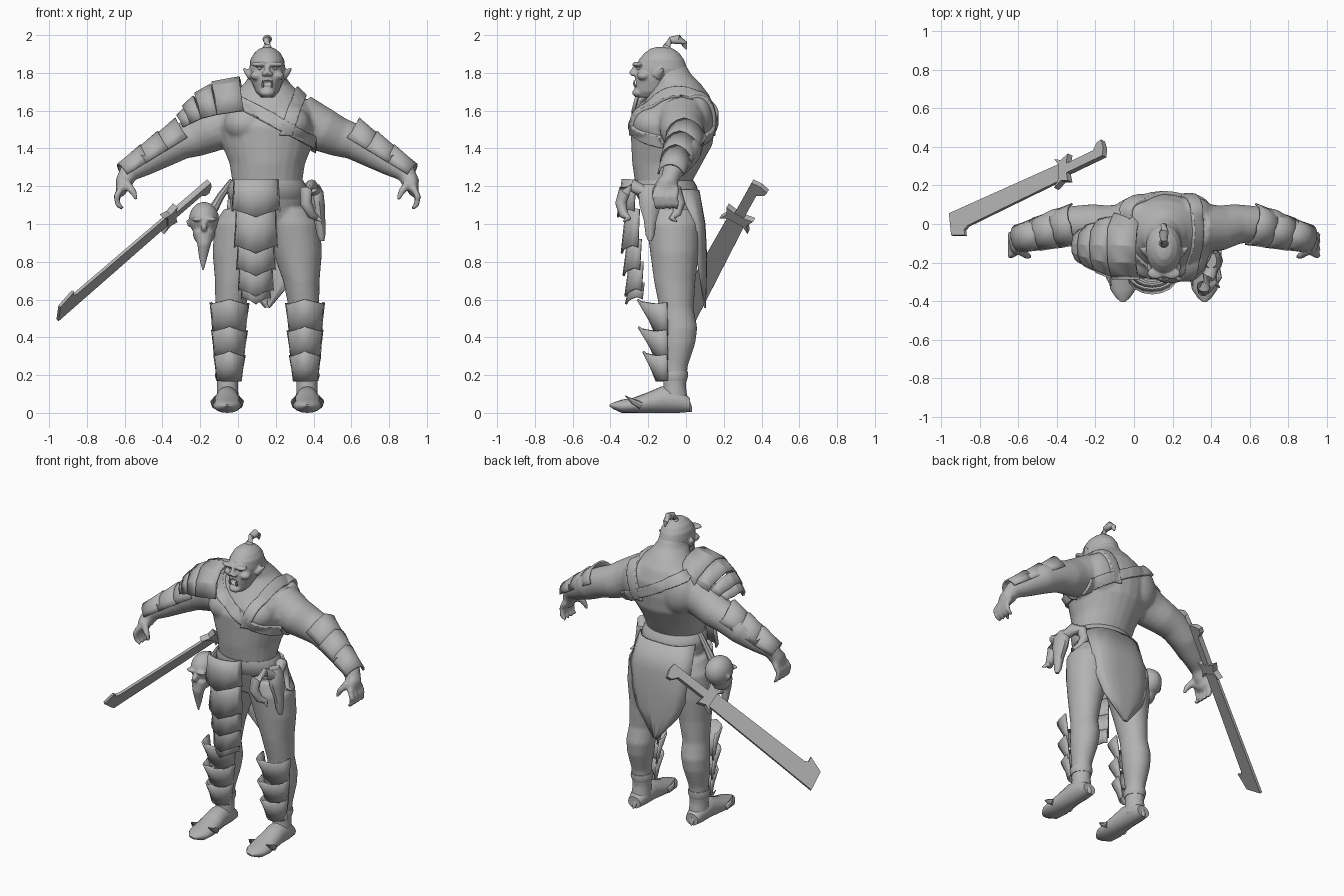
import bpy, bmesh, math
from mathutils import Vector as V, Matrix

if "Cube" in bpy.data.objects:
    bpy.data.objects.remove(bpy.data.objects["Cube"])

CX = 0.155  # body axis
grey = bpy.data.materials.new("plain grey")
grey.use_nodes = True
grey.diffuse_color = (0.45, 0.45, 0.45, 1)
grey.node_tree.nodes["Principled BSDF"].inputs["Base Color"].default_value = (0.45, 0.45, 0.45, 1)


def loft(bm, rings, n=20):
    # rings of (centre, half axis u, half axis v), capped at both ends
    rows = []
    for c, u, v in rings:
        angles = [2 * math.pi * i / n for i in range(n)]
        rows.append([bm.verts.new(c + u * math.cos(a) + v * math.sin(a)) for a in angles])
    for p, q in zip(rows, rows[1:]):
        for i in range(n):
            bm.faces.new((p[i], p[(i + 1) % n], q[(i + 1) % n], q[i]))
    bm.faces.new(rows[0][::-1])
    bm.faces.new(rows[-1])


def column(bm, rows, n=24):
    # upright form from rows of (z, x, half width, front y, back y)
    loft(bm, [(V((x, (f + b) / 2, z)), V((w, 0, 0)), V((0, (b - f) / 2, 0)))
              for z, x, w, f, b in rows], n)


def tube(bm, pts, radii, n=12):
    pts = [V(p) for p in pts]
    rings = []
    for i, p in enumerate(pts):
        t = (pts[min(i + 1, len(pts) - 1)] - pts[max(i - 1, 0)]).normalized()
        ref = V((0, 1, 0)) if abs(t.y) < 0.8 else V((1, 0, 0))
        u = t.cross(ref).normalized()
        rings.append((p, u * radii[i], t.cross(u) * radii[i]))
    loft(bm, rings, n)


def ball(bm, c, r):
    m = Matrix.Translation(c) @ Matrix.Diagonal((*r, 1))
    bmesh.ops.create_uvsphere(bm, u_segments=20, v_segments=12, radius=1, matrix=m)


def shell(bm, a, b, up, ra, rb, span=95, spike=0.03, n=8):
    # arched plate from a to b with a jagged, pointed far edge
    a, b = V(a), V(b)
    axis = (b - a).normalized()
    side = axis.cross(V(up)).normalized()
    up = side.cross(axis)
    rows = [[], [], []]
    for j in range(n + 1):
        g = math.radians(span * (2 * j / n - 1))
        for k, row in enumerate(rows):
            t = k / 2
            rx, ry = (ra[i] + (rb[i] - ra[i]) * t ** 1.5 for i in (0, 1))
            jag = spike * (math.cos(g) ** 2 + (0.4 if j % 4 == 0 else 0)) * (k == 2)
            row.append(bm.verts.new(a.lerp(b, t) + axis * jag + side * math.sin(g) * rx + up * math.cos(g) * ry))
    for p, q in zip(rows, rows[1:]):
        for j in range(n):
            bm.faces.new((p[j], p[j + 1], q[j + 1], q[j]))


def mirror(bm):
    geo = bmesh.ops.duplicate(bm, geom=bm.verts[:] + bm.edges[:] + bm.faces[:])["geom"]
    bmesh.ops.scale(bm, vec=(-1, 1, 1), verts=[g for g in geo if isinstance(g, bmesh.types.BMVert)])


def finish(name, bm, shift=CX, thick=0, voxel=0, angle=40):
    bmesh.ops.translate(bm, vec=(shift, 0, 0), verts=bm.verts[:])
    bmesh.ops.recalc_face_normals(bm, faces=bm.faces[:])
    me = bpy.data.meshes.new(name)
    bm.to_mesh(me)
    bm.free()
    me.materials.append(grey)
    ob = bpy.data.objects.new(name, me)
    bpy.context.collection.objects.link(ob)
    if thick:
        s = ob.modifiers.new("thickness", "SOLIDIFY")
        s.thickness, s.offset = thick, 0
    if voxel:
        r = ob.modifiers.new("fuse", "REMESH")
        r.mode, r.voxel_size, r.use_smooth_shade = "VOXEL", voxel, True
        s = ob.modifiers.new("soften", "SMOOTH")
        s.factor, s.iterations = 0.5, 4
    bpy.ops.object.select_all(action="DESELECT")
    ob.select_set(True)
    bpy.context.view_layer.objects.active = ob
    bpy.ops.object.shade_smooth_by_angle(angle=math.radians(angle))
    return ob


# Body: torso, legs, arms and hands fused
bm = bmesh.new()
column(bm, [(1.08, .11, .12, -.2, .06), (1.0, .135, .145, -.21, .08), (.85, .16, .13, -.19, .07),
            (.7, .18, .097, -.17, .05), (.55, .195, .08, -.14, .04), (.45, .2, .086, -.13, .06),
            (.37, .205, .08, -.13, .05), (.25, .21, .06, -.12, .01), (.14, .21, .056, -.12, 0), (.04, .21, .06, -.13, .015)])
tube(bm, [(.17, -.02, 1.56), (.3, -.02, 1.495), (.38, 0, 1.46), (.46, 0, 1.435), (.56, -.01, 1.385),
          (.66, -.045, 1.32), (.735, -.075, 1.27), (.765, -.095, 1.21)], [.13, .117, .104, .095, .09, .07, .052, .045], 20)
ball(bm, (.11, -.17, 1.53), (.12, .115, .1))
ball(bm, (.13, .06, 1.55), (.13, .085, .14))
ball(bm, (.77, -.1, 1.205), (.032, .058, .06))
for k in range(4):
    y = -.155 + .035 * k
    tube(bm, [(.775, y, 1.19), (.798, y - .008, 1.145), (.79, y, 1.1), (.765, y, 1.08)], [.018, .018, .015, .01])
tube(bm, [(.75, -.135, 1.22), (.71, -.165, 1.17), (.69, -.17, 1.125)], [.025, .019, .01])
mirror(bm)
column(bm, [(.98, 0, .17, -.19, .05), (1.12, 0, .2, -.24, .05), (1.22, 0, .185, -.27, .03),
            (1.32, 0, .2, -.285, .085), (1.42, 0, .24, -.29, .14), (1.52, 0, .265, -.295, .155),
            (1.6, 0, .25, -.25, .155), (1.68, 0, .19, -.2, .125), (1.74, 0, .125, -.17, .08),
            (1.79, 0, .092, -.2, .03), (1.84, 0, .08, -.2, 0)])
body = finish("body", bm, voxel=.011)

# Feet with claws and ankle cuffs
bm = bmesh.new()
loft(bm, [(V((.212, y, (lo + hi) / 2)), V((w, 0, 0)), V((0, 0, (hi - lo) / 2))) for y, w, lo, hi in
          ((.02, .045, .005, .08), (-.04, .06, 0, .13), (-.13, .063, 0, .14), (-.2, .07, 0, .11),
           (-.28, .076, 0, .08), (-.34, .066, 0, .07), (-.385, .035, .02, .055), (-.405, .01, .035, .045))], 16)
for x in (.15, .275):
    tube(bm, [(x, -.24, .04), (x + (x - .212) * .2, -.28, .06), (x, -.32, .09)], [.02, .014, .003], 8)
tube(bm, [(.212, 0, .04), (.212, .02, .02), (.212, .03, .005)], [.03, .015, .003], 8)
column(bm, [(.17, .21, .06, -.125, .004), (.2, .21, .068, -.135, .012), (.22, .21, .062, -.128, .01)])
mirror(bm)
finish("feet", bm)

# Head with brow, nose, lips, jaw and ears
bm = bmesh.new()
column(bm, [(1.67, 0, .035, -.255, -.13), (1.7, 0, .062, -.27, -.06), (1.76, 0, .085, -.272, .0),
            (1.82, 0, .095, -.265, .008), (1.87, 0, .09, -.25, -.01), (1.905, 0, .07, -.22, -.035),
            (1.93, 0, .04, -.185, -.07), (1.938, 0, .01, -.15, -.11)])
ball(bm, (.042, -.256, 1.845), (.045, .03, .014))
ball(bm, (.055, -.225, 1.785), (.035, .035, .025))
ball(bm, (.014, -.278, 1.795), (.016, .018, .013))
tube(bm, [(.08, -.15, 1.785), (.106, -.135, 1.805), (.13, -.12, 1.825)], [.03, .018, .004], 8)
mirror(bm)
tube(bm, [(0, -.262, 1.84), (0, -.28, 1.81), (0, -.295, 1.795)], [.012, .014, .012])
ball(bm, (0, -.25, 1.695), (.04, .035, .025))
head = finish("head", bm, voxel=.006)
bm = bmesh.new()
ball(bm, (0, -.29, 1.745), (.034, .04, .02))
mouth = finish("mouth_cutter", bm)
mouth.hide_render = mouth.hide_viewport = True
cut = head.modifiers.new("mouth", "BOOLEAN")
cut.operation, cut.object = "DIFFERENCE", mouth

bm = bmesh.new()
ball(bm, (.038, -.248, 1.825), (.013, .013, .009))
tube(bm, [(.024, -.268, 1.725), (.026, -.275, 1.745), (.025, -.275, 1.762)], [.007, .006, .001], 8)
mirror(bm)
finish("eyes_and_tusks", bm)

# Topknot
bm = bmesh.new()
tube(bm, [(0, -.1, 1.92), (0, -.1, 1.945), (0, -.08, 1.972), (0, -.04, 1.978), (0, -.008, 1.955), (0, .002, 1.925)],
     [.032, .018, .02, .025, .017, .004])
finish("topknot", bm)

# Harness straps: slices of the fused body, thickened
fused = body.evaluated_get(bpy.context.evaluated_depsgraph_get())
for name, co, no, low in (("chest_strap", (.03, 0, 1.63), (.47, 0, .88), 1.3),
                          ("shoulder_strap", (.295, 0, 1.6), (.947, 0, -.32), 1.47)):
    bm = bmesh.new()
    bm.from_mesh(fused.data)
    co, no = V(co), V(no)
    for p, d in ((co + no * .03, no), (co - no * .03, -no), (V((0, 0, low)), V((0, 0, -1))),
                 (V((CX + .26, 0, 0)), V((1, 0, 0))), (V((CX - .22, 0, 0)), V((-1, 0, 0)))):
        bmesh.ops.bisect_plane(bm, geom=bm.verts[:] + bm.edges[:] + bm.faces[:], plane_co=p, plane_no=d, clear_outer=True)
    finish(name, bm, shift=0, thick=.035)

# Layered shoulder guard
bm = bmesh.new()
steps = ((.035, 1.6, .165, .175), (-.1, 1.58, .16, .16), (-.18, 1.56, .125, .125), (-.235, 1.535, .095, .09), (-.275, 1.515, .07, .06))
for (x0, z0, w0, h0), (x1, z1, w1, h1) in zip(steps, steps[1:]):
    shell(bm, (x0, -.115, z0), (x1, -.11, z1), (0, 0, 1), (w0, h0), (w1 + .012, h1 + .01), 90, .015, 6)
finish("shoulder_guard", bm, shift=0, thick=.018, angle=25)

# Forearm and shin guards
bm = bmesh.new()
elbow, wrist = V((.45, .0, 1.445)), V((.745, -.075, 1.265))
for k, r in enumerate((.105, .094, .08)):
    a, b = elbow.lerp(wrist, k / 3 + .37), elbow.lerp(wrist, k / 3)
    shell(bm, a, b, (0, 0, 1), (r - .01, r - .012), (r + .003, r + .012), 85, .02)
mirror(bm)
finish("forearm_guards", bm, thick=.01, angle=25)
bm = bmesh.new()
for lo, hi, w, f in ((.41, .575, .1, .155), (.28, .43, .092, .15), (.17, .3, .08, .125)):
    shell(bm, (.203, -.095, lo), (.2, -.1, hi), (0, -1, 0), (w - .018, .06), (w, f), 90, .022)
mirror(bm)
finish("shin_guards", bm, thick=.012, angle=25)

# Belt, hanging front plates and rear cloth
bm = bmesh.new()
column(bm, [(1.13, 0, .2, -.25, .06), (1.16, 0, .212, -.268, .068), (1.2, 0, .208, -.278, .058), (1.23, 0, .19, -.275, .04)])
finish("belt", bm)
bm = bmesh.new()
for hi, lo, y, w in ((1.235, 1.08, -.265, .125), (1.08, .89, -.245, .112), (.92, .77, -.235, .1), (.8, .66, -.225, .09), (.69, .615, -.22, .075)):
    shell(bm, (-.06, y, hi), (-.06, y - .008, lo), (0, -1, 0), (w * .9, .07), (w, .085), 90, .035)
finish("front_plates", bm, thick=.012, angle=25)
bm = bmesh.new()
rows = [[bm.verts.new((w * s / 4, y - bend * (s / 4) ** 4, z + jag * (s % 2))) for s in range(-4, 5)]
        for z, w, y, bend, jag in ((1.18, .2, .066, .1, 0), (1.0, .22, .098, .05, 0), (.85, .2, .105, .05, .02),
                                   (.72, .15, .105, .03, .02), (.555, .012, .1, 0, .02))]
for p, q in zip(rows, rows[1:]):
    for i in range(8):
        bm.faces.new((p[i], p[i + 1], q[i + 1], q[i]))
finish("rear_cloth", bm, thick=.01)

# Severed head trophy hanging on the right hip
bm = bmesh.new()
ball(bm, (-.18, -.09, 1.025), (.08, .1, .092))
ball(bm, (-.18, -.115, .95), (.06, .07, .06))
for s in (-1, 1):
    ball(bm, (-.18 + s * .035, -.182, 1.025), (.035, .02, .012))
    tube(bm, [(-.18 + s * .07, -.08, 1.0), (-.18 + s * .095, -.07, 1.02)], [.022, .004], 8)
ball(bm, (-.18, -.195, .985), (.018, .025, .025))
tube(bm, [(-.18, -.14, .95), (-.18, -.16, .89), (-.185, -.15, .82), (-.185, -.15, .75)], [.055, .036, .022, .004])
finish("trophy_head", bm, shift=0, voxel=.007)
bm = bmesh.new()
tube(bm, [(-.13, -.09, 1.08), (-.09, -.09, 1.15), (-.03, -.1, 1.23)], [.025, .02, .016], 8)
finish("trophy_cord", bm, shift=0)

# Horned skull on the left hip
bm = bmesh.new()
column(bm, [(1.21, .4, .03, -.23, -.15), (1.17, .41, .042, -.255, -.125), (1.1, .42, .04, -.25, -.13),
            (1.02, .432, .03, -.225, -.155), (.94, .44, .022, -.215, -.165), (.91, .445, .012, -.2, -.18)], 10)
for s in (-1, 1):
    tube(bm, [(x, -.19 + s * y, z) for x, y, z in ((.41, .03, 1.17), (.39, .085, 1.2), (.36, .135, 1.175),
              (.36, .155, 1.11), (.39, .14, 1.05), (.42, .115, 1.03), (.445, .14, 1.015))], [.03, .036, .035, .031, .024, .015, .004], 10)
finish("hip_skull", bm, shift=0)

# Sword: flat outlines (along, across) extruded
d = V((.71, .34, .61)).normalized()
w = V((0, -.82, .45))
w = (w - d * w.dot(d)).normalized()
n = d.cross(w)
frame = Matrix.Translation((-.945, -.003, .533)) @ Matrix((d, w, n)).transposed().to_4x4()
half_guard = [(.79, -.045), (.76, -.085), (.81, -.06), (.86, -.08), (.85, -.035)]
for name, outline, t in (
        ("sword_blade", [(-.015, -.07), (.79, -.05), (.79, .05), (.12, .055), (.095, .07), (.1, .105), (.05, .085), (.0, .065)], .016),
        ("sword_guard", half_guard + [(u, -v) for u, v in half_guard[::-1]], .035),
        ("sword_grip", [(.79, -.028), (1.04, -.028), (1.07, -.065), (1.1, -.07), (1.115, -.02), (1.11, .028), (.79, .028)], .03)):
    bm = bmesh.new()
    face = bm.faces.new([bm.verts.new((u, v, -t / 2)) for u, v in outline])
    top = bmesh.ops.extrude_face_region(bm, geom=[face])["geom"]
    bmesh.ops.translate(bm, vec=(0, 0, t), verts=[g for g in top if isinstance(g, bmesh.types.BMVert)])
    bm.transform(frame)
    finish(name, bm, shift=0, angle=20)
